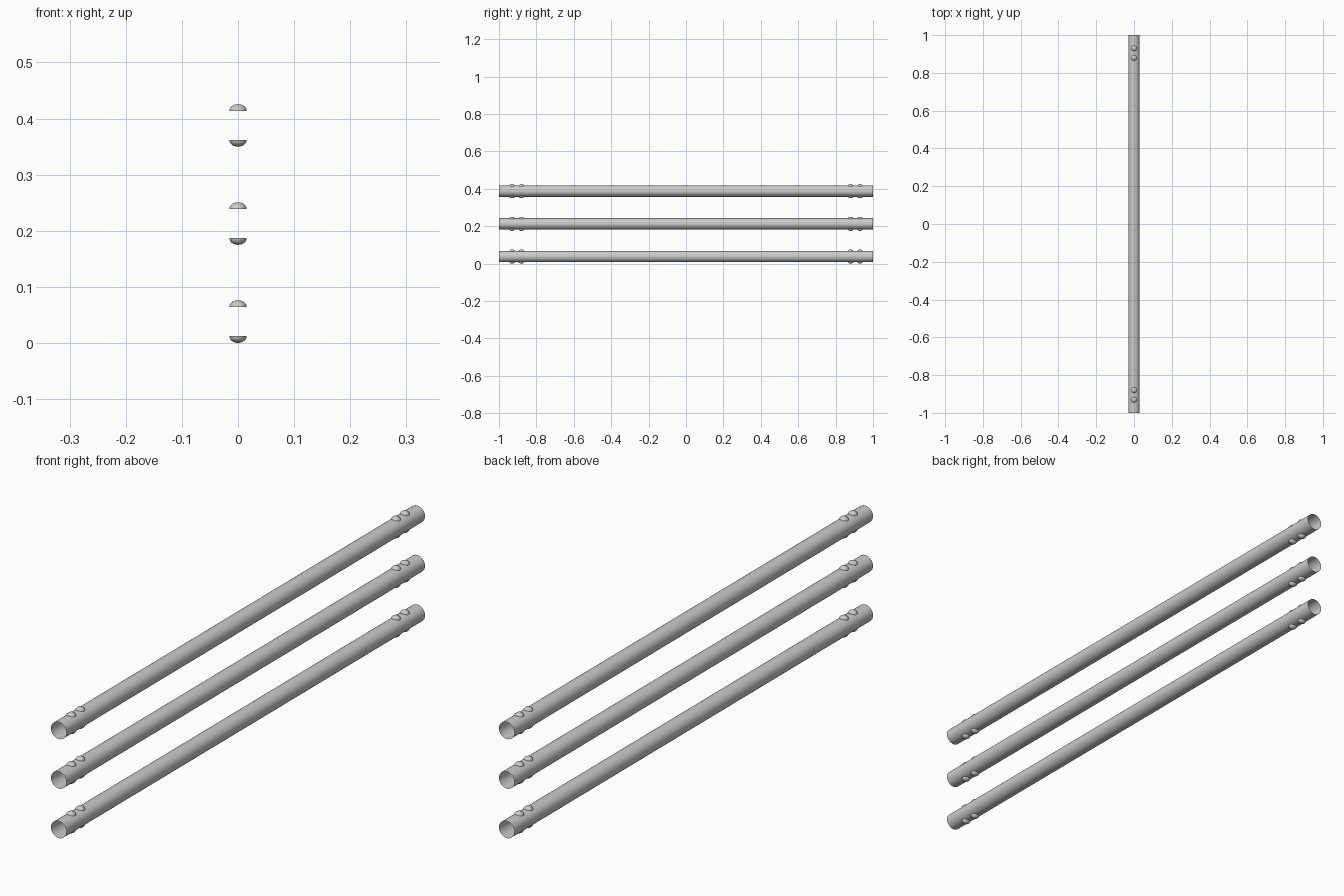
import bpy, bmesh, math
from mathutils import Matrix

if "Cube" in bpy.data.objects:
    bpy.data.objects.remove(bpy.data.objects["Cube"])

TUBE_R, LENGTH = 0.03, 2.0
RIVET_R, RIVET_H, RIVET_BASE = 0.0155, 0.012, 0.026
CENTRE, SPACING = 0.038, 0.1748


def finish(bm, name, loc):
    mesh = bpy.data.meshes.new(name)
    bm.to_mesh(mesh)
    bm.free()
    mesh.shade_smooth()
    obj = bpy.data.objects.new(name, mesh)
    obj.location = loc
    bpy.context.collection.objects.link(obj)
    return obj


# open, thin-walled tube along y
def tube(name, z):
    bm = bmesh.new()
    bmesh.ops.create_cone(bm, cap_ends=False, segments=48, radius1=TUBE_R,
                          radius2=TUBE_R, depth=LENGTH,
                          matrix=Matrix.Rotation(math.pi / 2, 4, 'X'))
    finish(bm, name, (0, 0, z))


# shallow domed rivet head, pointing up (side=1) or down (side=-1)
def rivet(name, y, z, side):
    bm = bmesh.new()
    bmesh.ops.create_uvsphere(bm, u_segments=24, v_segments=12, radius=1)
    low = [v for v in bm.verts if v.co.z < -0.001]
    bmesh.ops.delete(bm, geom=low, context='VERTS')
    bmesh.ops.scale(bm, vec=(RIVET_R, RIVET_R, RIVET_H), verts=bm.verts)
    if side < 0:
        bmesh.ops.rotate(bm, cent=(0, 0, 0), verts=bm.verts,
                         matrix=Matrix.Rotation(math.pi, 3, 'X'))
    finish(bm, name, (0, y, z + side * RIVET_BASE))


# three stacked rails with paired rivets near both ends
for i, rail in enumerate(("lower", "middle", "upper")):
    z = CENTRE + i * SPACING
    tube(f"{rail}_rail", z)
    for y in (-0.93, -0.88, 0.88, 0.93):
        for side in (1, -1):
            rivet(f"{rail}_rivet", y, z, side)
